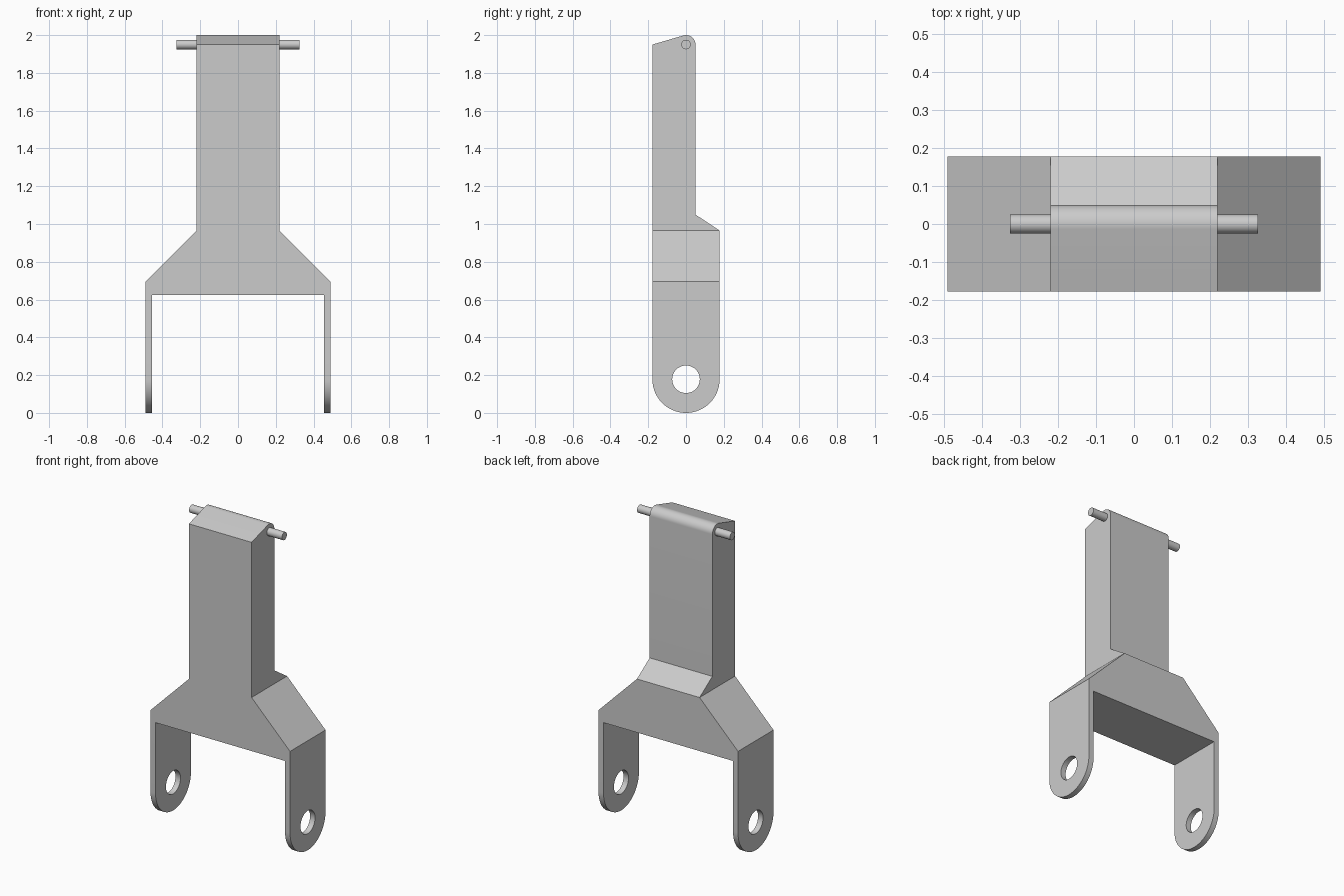
import bpy, bmesh
from math import cos, sin, radians

if "Cube" in bpy.data.objects:
    bpy.data.objects.remove(bpy.data.objects["Cube"])


def arc(cy, cz, r, a0, a1, n):
    """Points on an arc, angles in degrees."""
    angles = [radians(a0 + (a1 - a0) * i / n) for i in range(n + 1)]
    return [(cy + r * cos(a), cz + r * sin(a)) for a in angles]


def extrude(name, points, half, axis):
    """Prism from a closed profile, centred along the x or y axis."""
    def place(p, d):
        return (d, p[0], p[1]) if axis == 'x' else (p[0], d, p[1])
    bm = bmesh.new()
    a = [bm.verts.new(place(p, -half)) for p in points]
    b = [bm.verts.new(place(p, half)) for p in points]
    bm.faces.new(a)
    bm.faces.new(b[::-1])
    n = len(points)
    for i in range(n):
        j = (i + 1) % n
        bm.faces.new((a[j], a[i], b[i], b[j]))
    bmesh.ops.recalc_face_normals(bm, faces=bm.faces)
    mesh = bpy.data.meshes.new(name)
    bm.to_mesh(mesh)
    bm.free()
    obj = bpy.data.objects.new(name, mesh)
    bpy.context.collection.objects.link(obj)
    return obj


def activate(obj):
    bpy.ops.object.select_all(action='DESELECT')
    obj.select_set(True)
    bpy.context.view_layer.objects.active = obj


def boolean(obj, cutter, operation):
    mod = obj.modifiers.new(operation.title(), 'BOOLEAN')
    mod.object = cutter
    mod.operation = operation
    mod.solver = 'EXACT'
    activate(obj)
    bpy.ops.object.modifier_apply(modifier=mod.name)
    bpy.data.objects.remove(cutter, do_unlink=True)


def smooth(obj):
    activate(obj)
    bpy.ops.object.shade_smooth_by_angle(angle=radians(15))


W = 0.178  # half depth of the fork

# Forked bracket: front outline, oversized in depth and height
right_half = [(0.455, 0.625), (0.455, -0.1), (0.49, -0.1),
              (0.49, 0.695), (0.22, 0.965), (0.22, 2.1)]
outline = right_half + [(-x, z) for x, z in reversed(right_half)]
bracket = extrude("forked_bracket", outline, 0.3, 'y')

# Side outline: round feet, stepped back, round top with sloped front
side = arc(0, W, W, 180, 360, 48)
side += [(W, 0.965), (0.05, 1.05)]
side += arc(0, 1.95, 0.05, 0, 106.3, 16)
side += [(-W, 1.95)]
boolean(bracket, extrude("side_cutter", side, 0.6, 'x'), 'INTERSECT')

# Holes through both feet
hole = arc(0, W, 0.073, 0, 352.5, 47)
boolean(bracket, extrude("hole_cutter", hole, 0.7, 'x'), 'DIFFERENCE')
smooth(bracket)

# Pin through the top
pin = extrude("pivot_pin", arc(0, 1.95, 0.025, 0, 348.75, 31), 0.326, 'x')
smooth(pin)
